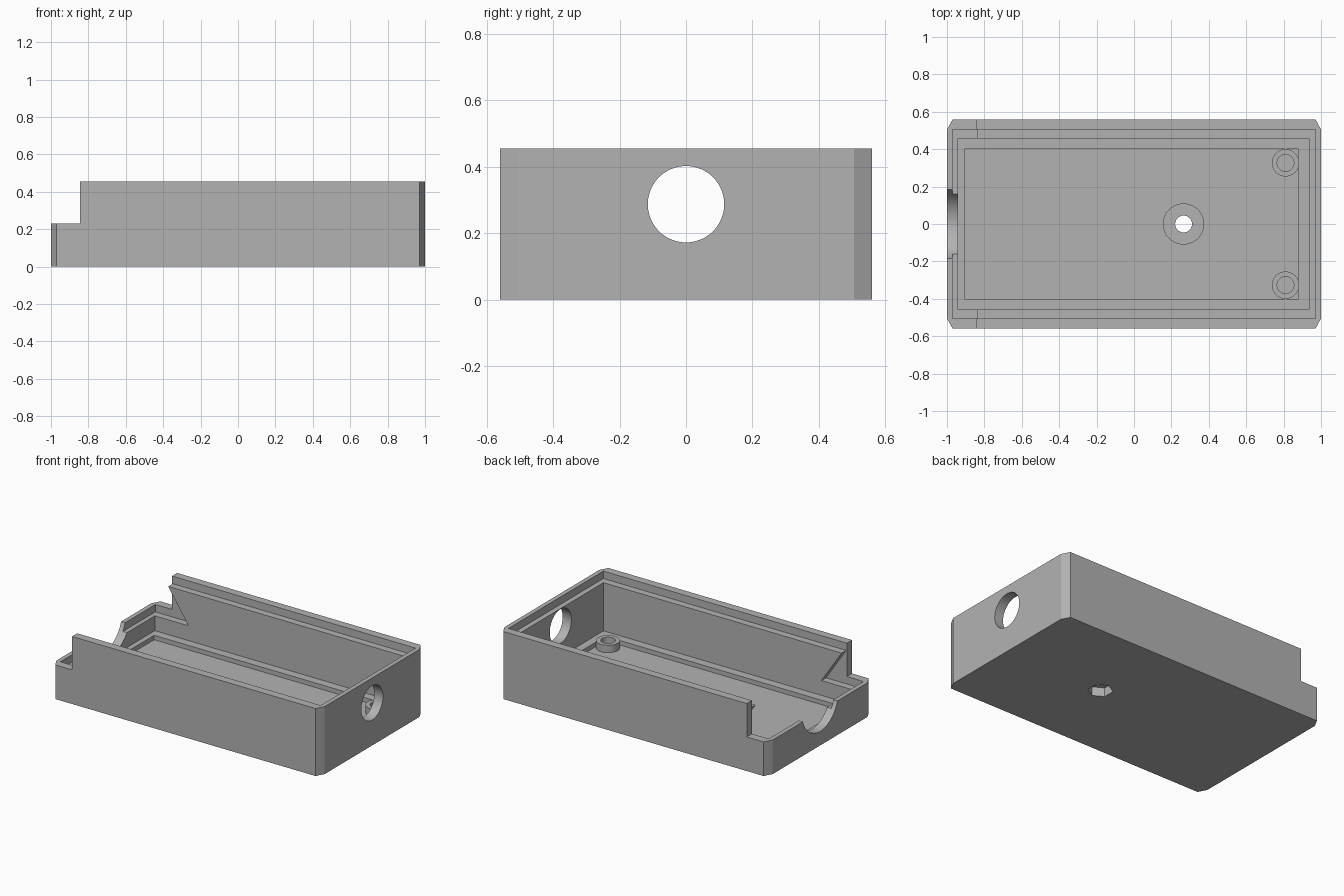
import bpy
import bmesh
import math
from mathutils import Matrix

if "Cube" in bpy.data.objects:
    bpy.data.objects.remove(bpy.data.objects["Cube"], do_unlink=True)

HEIGHT, STEP_Z, STEP_X = 0.455, 0.23, -0.845
LIP, FLOOR, LEDGE, BOSS_TOP = 0.05, 0.05, 0.08, 0.1

grey = bpy.data.materials.new("plain grey")
grey.use_nodes = True
grey.diffuse_color = (0.45, 0.45, 0.45, 1)
grey.node_tree.nodes["Principled BSDF"].inputs["Base Color"].default_value = (0.45, 0.45, 0.45, 1)


def prism(name, points, low, high, axis="z"):
    """Extrude an outline along z, or an x-z outline along y."""
    bm = bmesh.new()
    place = (lambda p, h: (p[0], p[1], h)) if axis == "z" else (lambda p, h: (p[0], h, p[1]))
    face = bm.faces.new([bm.verts.new(place(p, low)) for p in points])
    top = bmesh.ops.extrude_face_region(bm, geom=[face])["geom"]
    offset = place((0, 0), high - low)
    bmesh.ops.translate(bm, vec=offset, verts=[v for v in top if isinstance(v, bmesh.types.BMVert)])
    bmesh.ops.recalc_face_normals(bm, faces=bm.faces)
    return finish(name, bm)


def finish(name, bm):
    mesh = bpy.data.meshes.new(name)
    bm.to_mesh(mesh)
    bm.free()
    mesh.materials.append(grey)
    obj = bpy.data.objects.new(name, mesh)
    bpy.context.collection.objects.link(obj)
    return obj


def box(name, x0, x1, half_y, z0, z1):
    return prism(name, [(x0, -half_y), (x1, -half_y), (x1, half_y), (x0, half_y)], z0, z1)


def cylinder(name, centre, radius, depth, sides=48, along_x=False):
    bm = bmesh.new()
    turn = Matrix.Rotation(math.pi / 2, 4, "Y") if along_x else Matrix.Identity(4)
    bmesh.ops.create_cone(bm, cap_ends=True, segments=sides, radius1=radius, radius2=radius,
                          depth=depth, matrix=Matrix.Translation(centre) @ turn)
    return finish(name, bm)


def combine(target, tool, operation="DIFFERENCE"):
    mod = target.modifiers.new(tool.name, "BOOLEAN")
    mod.operation, mod.solver, mod.object = operation, "EXACT", tool
    bpy.context.view_layer.objects.active = target
    bpy.ops.object.modifier_apply(modifier=mod.name)
    bpy.data.objects.remove(tool, do_unlink=True)


# Outer body with clipped vertical corners
corner = [(1, 0.505), (0.97, 0.56)]
outline = corner + [(-x, y) for x, y in reversed(corner)]
outline += [(-x, -y) for x, y in outline]
case = prism("enclosure_base", outline, 0, HEIGHT)

# Lowered end, main cavity, sunken floor and the lid rebate at both levels
combine(case, box("end_step", -1.2, STEP_X, 0.8, STEP_Z, 0.7))
combine(case, box("cavity", -0.94, 0.935, 0.457, LEDGE, 0.7))
combine(case, box("floor_recess", -0.905, 0.88, 0.4, FLOOR, 0.3))
combine(case, box("rim_rebate", -0.97, 0.97, 0.505, HEIGHT - LIP, 0.7))
combine(case, box("end_rebate", -0.97, STEP_X + 0.005, 0.505, STEP_Z - LIP, 0.7))

# Triangular undercuts in the inner side walls for the lid
low, high = STEP_Z - LIP, HEIGHT - LIP
wedge = [(STEP_X - 0.02, low), (-0.69, low), (STEP_X + 0.005, high), (STEP_X - 0.02, high)]
combine(case, prism("lid_undercut", wedge, -0.505, 0.505, "y"))

# Round opening at one end, cable cradle at the other
combine(case, cylinder("round_opening", (0.97, 0, 0.287), 0.115, 0.3, 64, True))
combine(case, cylinder("cable_cradle", (-1, 0, 0.287), 0.192, 0.3, 64, True))

# Raised bosses on the floor: two screw posts and a central nut post
for y in (-0.327, 0.327):
    combine(case, cylinder("screw_post", (0.81, y, 0.06), 0.073, 2 * (BOSS_TOP - 0.06)), "UNION")
    combine(case, cylinder("screw_hole", (0.81, y, 0.1), 0.045, 0.1))
combine(case, cylinder("nut_post", (0.265, 0, 0.06), 0.11, 2 * (BOSS_TOP - 0.06)), "UNION")
combine(case, cylinder("bolt_hole", (0.265, 0, 0.05), 0.045, 0.4))
combine(case, cylinder("nut_pocket", (0.265, 0, 0), 0.077, 0.12, 6))

# Smooth curved walls, crisp edges elsewhere
case.select_set(True)
bpy.context.view_layer.objects.active = case
bpy.ops.object.shade_smooth_by_angle(angle=math.radians(25))
